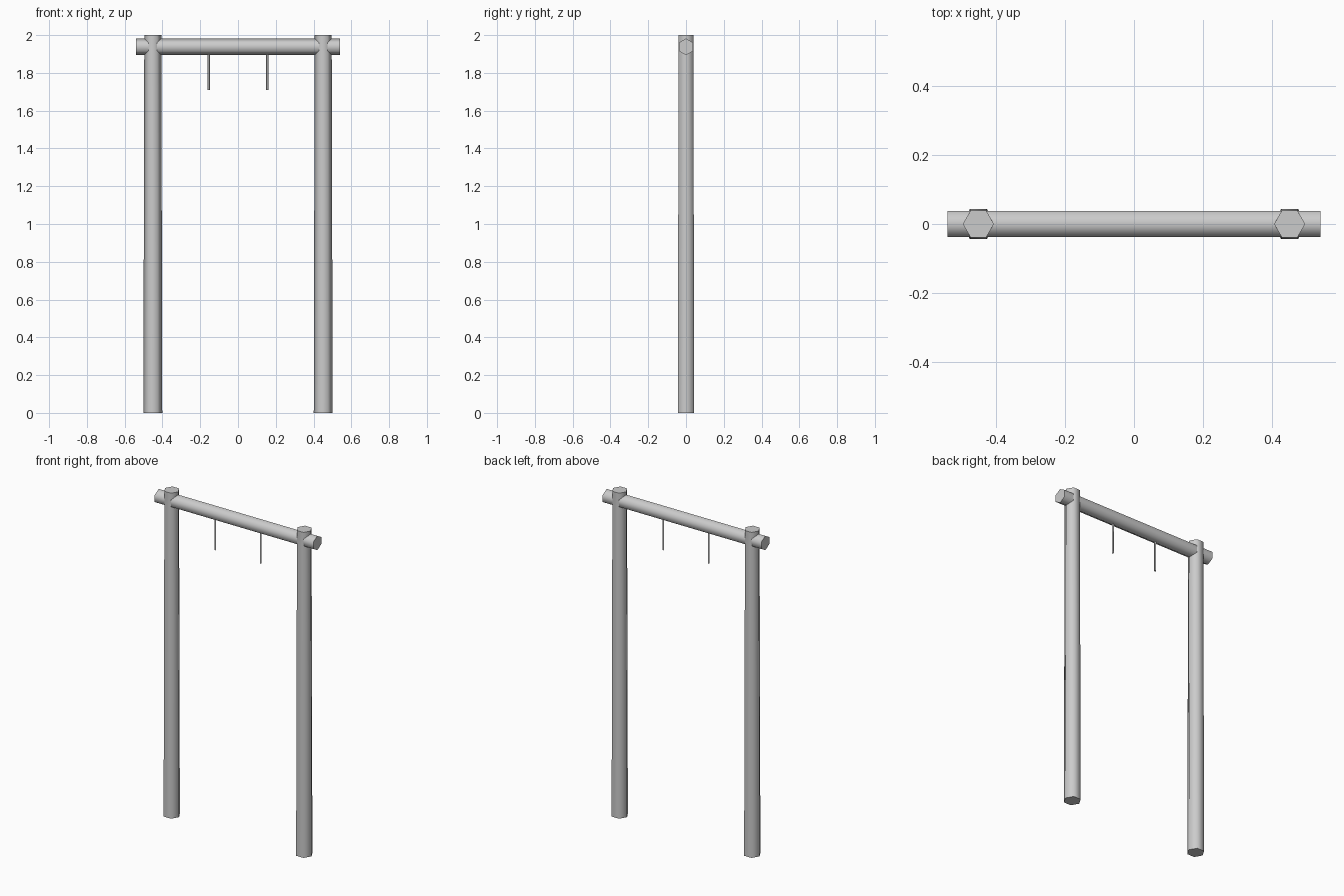
import bpy, math

if "Cube" in bpy.data.objects:
    bpy.data.objects.remove(bpy.data.objects["Cube"])

grey = bpy.data.materials.new("grey")
grey.diffuse_color = (0.6, 0.6, 0.6, 1)
grey.use_nodes = True
grey.node_tree.nodes["Principled BSDF"].inputs["Base Color"].default_value = grey.diffuse_color


def hex_rod(name, location, length, r_bottom, r_top, rotation=(0, 0, 0)):
    """Six-sided rod with smooth sides and sharp end caps."""
    bpy.ops.mesh.primitive_cone_add(vertices=6, radius1=r_bottom, radius2=r_top,
                                    depth=length, location=location, rotation=rotation)
    rod = bpy.context.object
    rod.name = name
    rod.data.materials.append(grey)
    bpy.ops.object.shade_smooth_by_angle(angle=math.radians(70))
    return rod


quarter = math.pi / 2

# Tapered posts and short hanging pegs, corners pointing along x
for side, label in ((-1, "left"), (1, "right")):
    hex_rod(label + "_post", (side * 0.451, 0, 1.0), 2.0, 0.05, 0.045, (0, 0, quarter))
    hex_rod(label + "_hanger", (side * 0.155, 0, 1.815), 0.21, 0.006, 0.006, (0, 0, quarter))

# Crossbar running through both posts, corners pointing up and down
hex_rod("crossbar", (0, 0, 1.938), 1.08, 0.044, 0.044, (quarter, 0, quarter))
